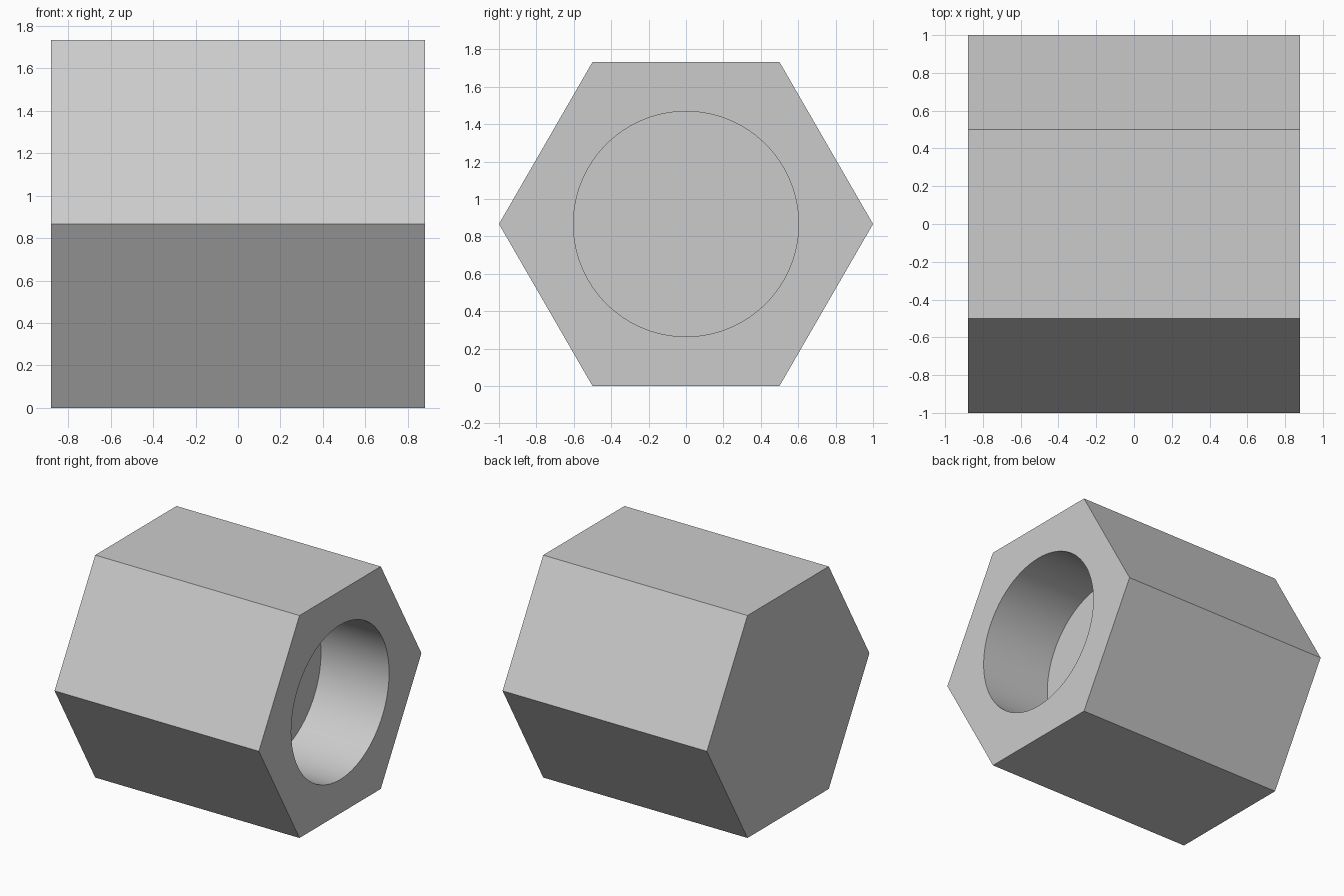
import bpy, math
from mathutils import Matrix

cube = bpy.data.objects.get("Cube")
if cube:
    bpy.data.objects.remove(cube, do_unlink=True)

LENGTH = 1.76
RADIUS = 1.0
HEIGHT = RADIUS * math.sqrt(3)
HOLE_RADIUS = 0.602
HOLE_DEPTH = LENGTH / 3

grey = bpy.data.materials.new("plain grey")
grey.use_nodes = True
colour = (0.6, 0.6, 0.6, 1)
grey.diffuse_color = colour
grey.node_tree.nodes["Principled BSDF"].inputs["Base Color"].default_value = colour


def x_prism(name, sides, radius, length, x):
    """Prism lying along x, with its first corner on the y axis."""
    bpy.ops.mesh.primitive_cylinder_add(vertices=sides, radius=radius, depth=length)
    obj = bpy.context.object
    obj.name = name
    obj.data.transform(Matrix.Rotation(math.pi / 2, 4, "Y"))
    obj.location = (x, 0, HEIGHT / 2)
    obj.data.materials.append(grey)
    return obj


# Hexagonal body, closed at the left end
body = x_prism("hex_body", 6, RADIUS, LENGTH, 0)

# Round blind hole in the right end, cutter overshoots the face
overshoot = 0.2
cutter = x_prism("hole_cutter", 96, HOLE_RADIUS, HOLE_DEPTH + overshoot,
                 LENGTH / 2 + (overshoot - HOLE_DEPTH) / 2)
cutter.hide_render = True

hole = body.modifiers.new("blind_hole", "BOOLEAN")
hole.operation = "DIFFERENCE"
hole.solver = "EXACT"
hole.object = cutter
bpy.ops.object.select_all(action="DESELECT")
body.select_set(True)
bpy.context.view_layer.objects.active = body
bpy.ops.object.modifier_apply(modifier=hole.name)
bpy.data.objects.remove(cutter, do_unlink=True)

# Smooth hole wall, sharp hexagon edges
bpy.ops.object.shade_smooth_by_angle(angle=math.radians(30))
